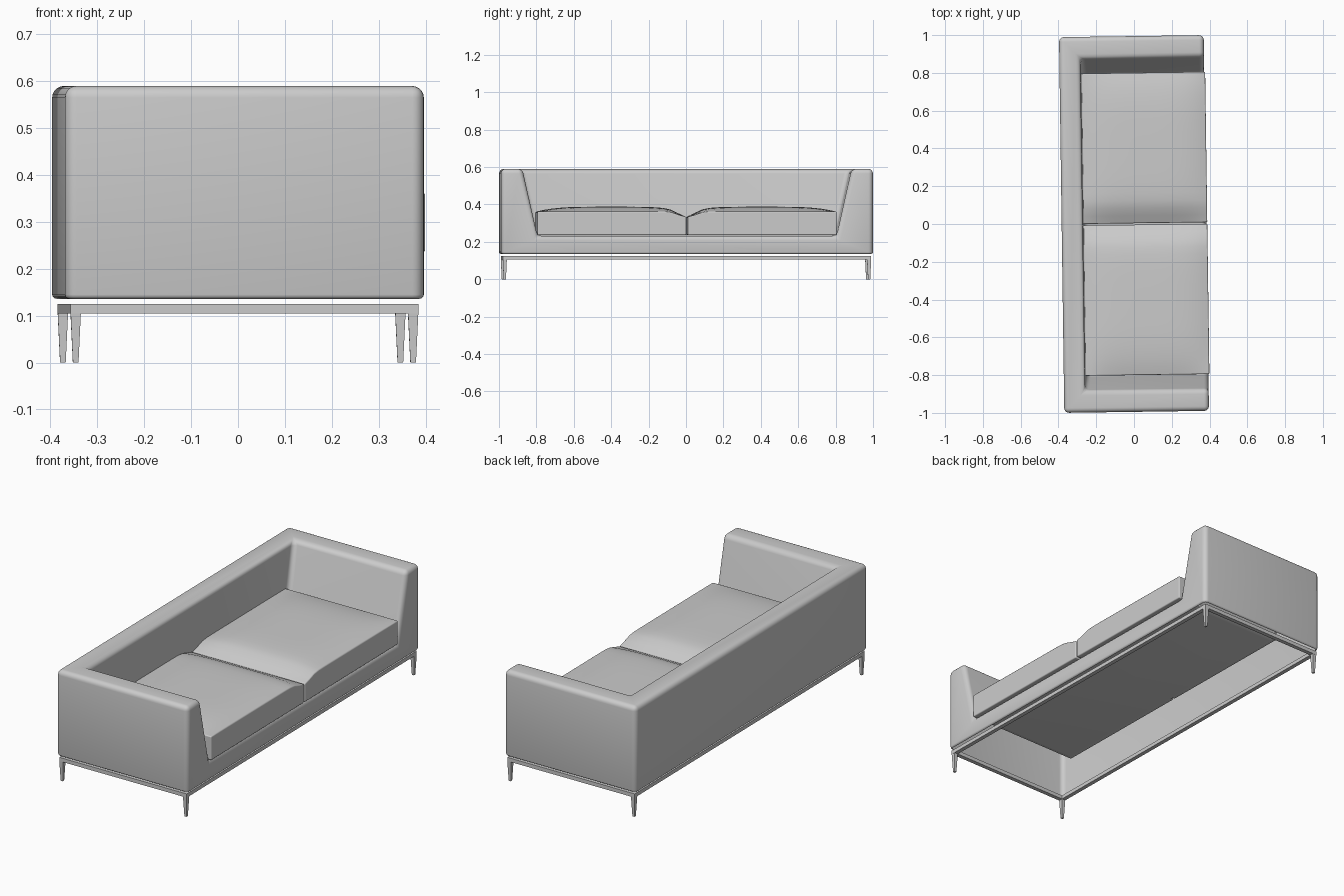
import bpy, bmesh, math

if "Cube" in bpy.data.objects:
    bpy.data.objects.remove(bpy.data.objects["Cube"])

TURN = 0.014            # the whole sofa stands very slightly turned
HX, HY = 0.383, 0.9945  # half depth and half length of the body


def finish(bm, name, angle=35):
    bmesh.ops.recalc_face_normals(bm, faces=bm.faces)
    me = bpy.data.meshes.new(name)
    bm.to_mesh(me)
    bm.free()
    ob = bpy.data.objects.new(name, me)
    bpy.context.collection.objects.link(ob)
    ob.rotation_euler.z = TURN
    bpy.ops.object.select_all(action='DESELECT')
    ob.select_set(True)
    bpy.context.view_layer.objects.active = ob
    bpy.ops.object.shade_smooth_by_angle(angle=math.radians(angle))
    return ob


# upholstered shell: back, two sloped arms and seat deck, open underneath
bm = bmesh.new()
V = {}
for s in (-1, 1):
    for key, (x, y, z) in {
        'a': (HX, HY, .136), 'b': (HX, HY, .59), 'c': (HX, .88, .59), 'd': (HX, .80, .232),
        'A': (-HX, HY, .136), 'B': (-HX, HY, .59), 'C': (-.272, .88, .59), 'D': (-.264, .80, .232),
    }.items():
        V[key, s] = bm.verts.new((x, y * s, z))


def span(keys):
    # a face that runs along one side and returns mirrored on the other
    bm.faces.new([V[k, -1] for k in keys] + [V[k, 1] for k in reversed(keys)])


for keys in ('abcd', 'AB', 'aA', 'dD', 'CD'):
    span(keys)
bm.faces.new([V[k, -1] for k in 'BbcC'] + [V[k, 1] for k in 'CcbB'])
for s in (-1, 1):
    bm.faces.new([V[k, s] for k in 'abBA'])
    bm.faces.new([V[k, s] for k in 'cdDC'])
bmesh.ops.recalc_face_normals(bm, faces=bm.faces)
upper = [e for e in bm.edges if max(v.co.z for v in e.verts) > .15]
bmesh.ops.bevel(bm, geom=upper, offset=.025, segments=5, profile=.5, affect='EDGES')
bm.normal_update()
base = [f for f in bm.faces if f.normal.z < -.99 and f.calc_center_median().z < .15]
rim = list({e for f in base for e in f.edges})
bmesh.ops.bevel(bm, geom=rim, offset=.009, segments=3, profile=.5, affect='EDGES')
bm.normal_update()
base = [f for f in bm.faces if f.normal.z < -.99 and f.calc_center_median().z < .15]
bmesh.ops.delete(bm, geom=base, context='FACES')
finish(bm, "sofa_body")


# pair of crowned seat cushions that roll down towards the middle seam
def cushion(name, side):
    x0, x1, y0, y1, z0 = -.268, .388, .004, .80, .236
    bm = bmesh.new()
    bmesh.ops.create_cube(bm, size=2)
    bmesh.ops.subdivide_edges(bm, edges=bm.edges[:], cuts=19, use_grid_fill=True)
    for v in bm.verts:
        u, w, t = v.co
        x = (x0 + x1) / 2 + u * (x1 - x0) / 2
        y = (y0 + y1) / 2 + w * (y1 - y0) / 2
        top = .362 + .026 * (1 - abs(u) ** 4) * (1 - abs(w) ** 4)
        top -= .028 * math.exp(-((y - y0) / .06) ** 2)
        v.co = (x, y * side, z0 + (top - z0) * (t + 1) / 2)
    ob = finish(bm, name, 50)
    bev = ob.modifiers.new("soft_edges", 'BEVEL')
    bev.width, bev.segments = .016, 3
    bev.limit_method, bev.angle_limit = 'ANGLE', math.radians(50)


cushion("left_cushion", -1)
cushion("right_cushion", 1)

# slim rectangular base frame
FX, FY, BAR = .371, .985, .022
bm = bmesh.new()
rings = [[bm.verts.new((sx * (FX - i), sy * (FY - i), z))
          for sx, sy in ((-1, -1), (1, -1), (1, 1), (-1, 1))]
         for i, z in ((0, .105), (0, .125), (BAR, .125), (BAR, .105))]
for r in range(4):
    p, q = rings[r], rings[(r + 1) % 4]
    for k in range(4):
        n = (k + 1) % 4
        bm.faces.new((p[k], p[n], q[n], q[k]))
finish(bm, "base_frame")

# four tapered square legs
for sx, xn in ((1, "front"), (-1, "back")):
    for sy, yn in ((-1, "left"), (1, "right")):
        bm = bmesh.new()
        bmesh.ops.create_cube(bm, size=1)
        for v in bm.verts:
            up = v.co.z > 0
            w = .022 if up else .012
            v.co = (sx * (FX - .011) + v.co.x * w, sy * (FY - .011) + v.co.y * w, .106 if up else 0)
        finish(bm, f"{xn}_{yn}_leg")
